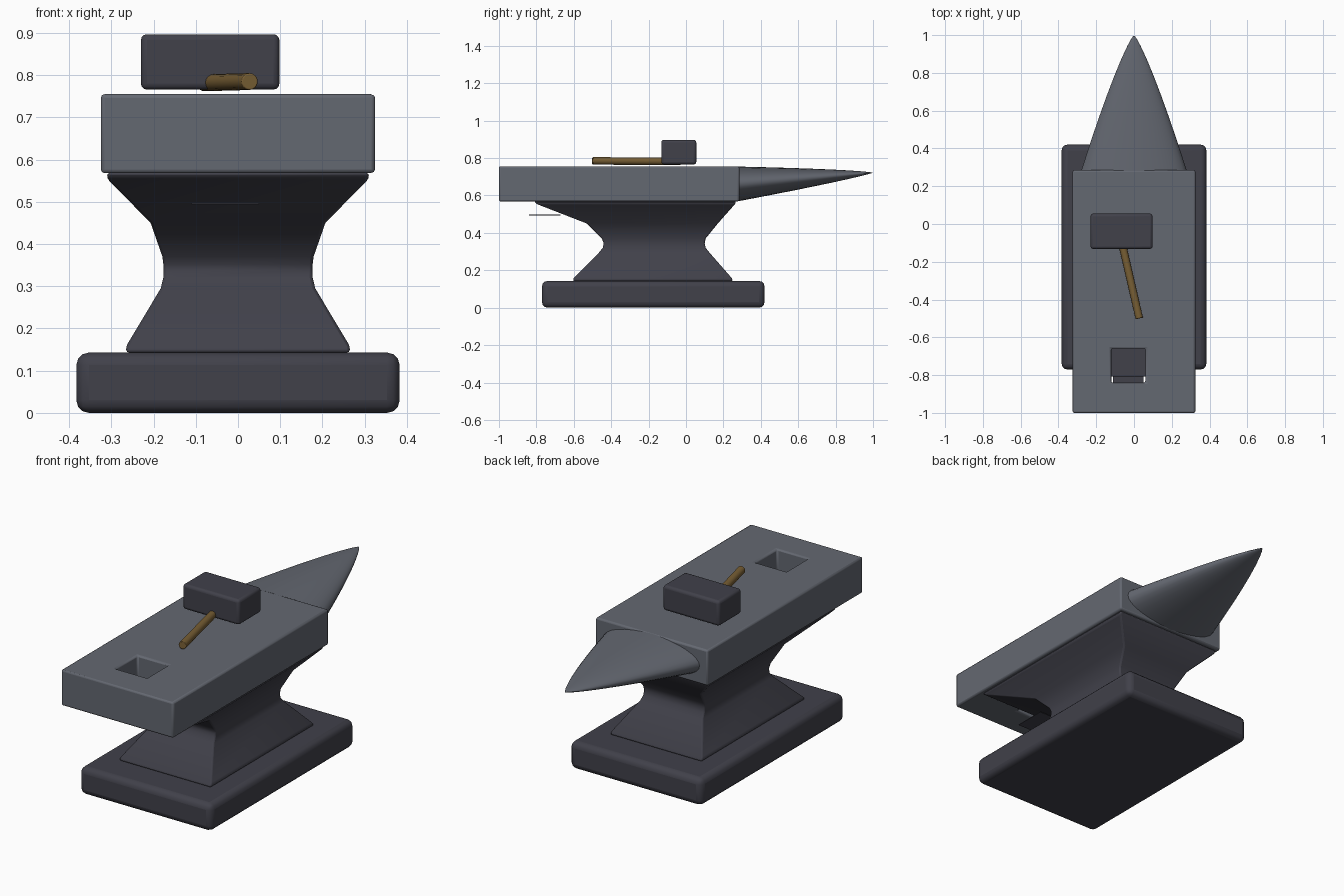
import bpy, bmesh, math
from mathutils import Vector

if "Cube" in bpy.data.objects:
    bpy.data.objects.remove(bpy.data.objects["Cube"])


def material(name, rgb):
    m = bpy.data.materials.new(name)
    m.diffuse_color = (*rgb, 1)
    m.use_nodes = True
    m.node_tree.nodes["Principled BSDF"].inputs["Base Color"].default_value = m.diffuse_color
    return m


DARK = material("dark iron", (0.052, 0.052, 0.068))
STEEL = material("grey steel", (0.127, 0.138, 0.165))
WOOD = material("brown wood", (0.19, 0.115, 0.035))


def activate(ob):
    bpy.ops.object.select_all(action='DESELECT')
    ob.select_set(True)
    bpy.context.view_layer.objects.active = ob


def finish(ob, mat, bevel=0.0, segments=3, angle=35):
    ob.data.materials.append(mat)
    if bevel:
        b = ob.modifiers.new("rounded edges", 'BEVEL')
        b.width, b.segments = bevel, segments
        b.limit_method, b.angle_limit = 'ANGLE', math.radians(30)
    activate(ob)
    bpy.ops.object.shade_smooth_by_angle(angle=math.radians(angle))
    return ob


def loft(name, rings):
    """Closed solid skinned through rings of equal point count."""
    bm = bmesh.new()
    rows = [[bm.verts.new(p) for p in r] for r in rings]
    for a, b in zip(rows, rows[1:]):
        for i in range(len(a)):
            j = (i + 1) % len(a)
            bm.faces.new((a[i], a[j], b[j], b[i]))
    bm.faces.new(rows[0])
    bm.faces.new(rows[-1])
    bmesh.ops.recalc_face_normals(bm, faces=bm.faces)
    me = bpy.data.meshes.new(name)
    bm.to_mesh(me)
    bm.free()
    ob = bpy.data.objects.new(name, me)
    bpy.context.collection.objects.link(ob)
    return ob


def rect(x0, x1, y0, y1, z):
    return [(x0, y0, z), (x1, y0, z), (x1, y1, z), (x0, y1, z)]


def box(name, x0, x1, y0, y1, z0, z1):
    return loft(name, [rect(x0, x1, y0, y1, z) for z in (z0, z1)])


# Foot slab
finish(box("base", -0.383, 0.383, -0.77, 0.42, 0.0, 0.143), DARK, 0.03)

# Pinched waist: z, half width, front y, back y
waist = [
    (0.143, 0.265, -0.605, 0.25), (0.158, 0.265, -0.60, 0.245),
    (0.295, 0.183, -0.465, 0.125), (0.32, 0.177, -0.445, 0.105),
    (0.345, 0.176, -0.44, 0.10), (0.37, 0.179, -0.45, 0.105),
    (0.45, 0.207, -0.53, 0.17), (0.555, 0.31, -0.80, 0.263),
    (0.569, 0.31, -0.81, 0.268),
]
finish(loft("waist", [rect(-w, w, f, b, z) for z, w, f, b in waist]), DARK, 0.008, 2)

# Working slab with a square tool hole cut through it
body = box("body", -0.325, 0.325, -1.0, 0.285, 0.568, 0.755)
cutter = box("hole_cutter", -0.12, 0.06, -0.84, -0.66, 0.5, 0.82)
cutter.hide_render = True
cutter.hide_viewport = False
cut = body.modifiers.new("tool hole", 'BOOLEAN')
cut.object, cut.operation, cut.solver = cutter, 'DIFFERENCE', 'EXACT'
activate(body)
bpy.ops.object.modifier_apply(modifier=cut.name)
bpy.data.objects.remove(cutter)
finish(body, STEEL, 0.009, 2)

# Thin plate hanging below the tool hole
finish(box("hole_plate", -0.11, 0.05, -0.84, -0.67, 0.494, 0.497), DARK)

# Pointed horn with elliptical sections and slightly bulging sides
N = 32
rings = []
for t in (0.0, 0.12, 0.25, 0.4, 0.55, 0.7, 0.82, 0.92, 0.97, 0.995):
    s = (1 - t) ** 0.82
    y, zc = 0.28 + 0.72 * t, 0.662 + 0.06 * t
    rings.append([(0.28 * s * math.cos(2 * math.pi * i / N), y,
                   zc + 0.0925 * s * math.sin(2 * math.pi * i / N)) for i in range(N)])
finish(loft("horn", rings), STEEL)

# Hammer resting on the slab
finish(box("hammer_head", -0.23, 0.098, -0.132, 0.055, 0.766, 0.897), DARK, 0.014)
a, b = Vector((0.028, -0.50, 0.785)), Vector((-0.08, -0.03, 0.782))
bpy.ops.mesh.primitive_cylinder_add(vertices=16, radius=0.02, depth=(b - a).length,
                                    location=(a + b) / 2)
handle = bpy.context.object
handle.name = "hammer_handle"
handle.rotation_euler = (b - a).to_track_quat('Z', 'Y').to_euler()
finish(handle, WOOD, 0.003, 2)
